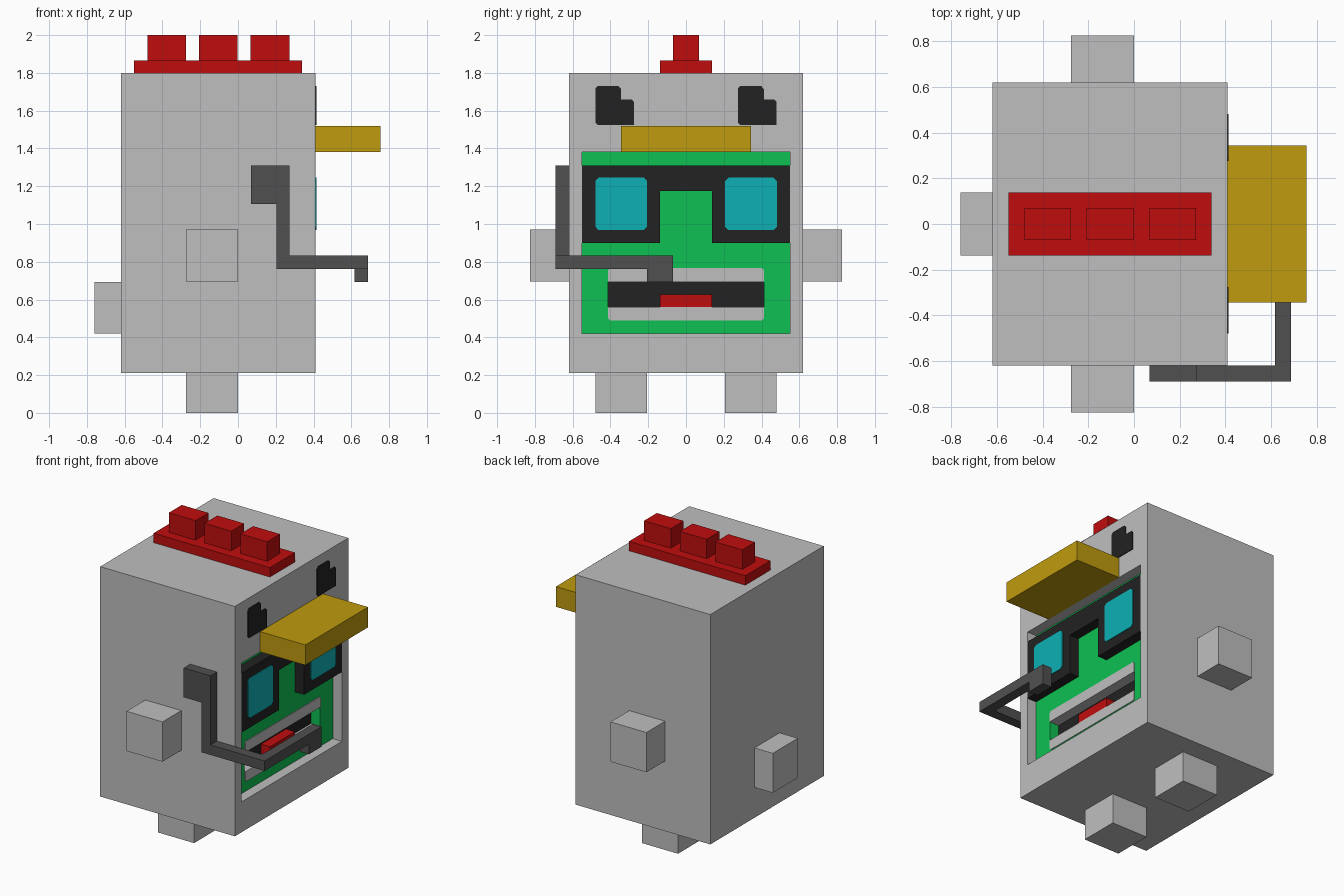
import bpy, bmesh
from mathutils import Vector

if "Cube" in bpy.data.objects:
    bpy.data.objects.remove(bpy.data.objects["Cube"], do_unlink=True)


def material(name, rgb):
    lin = [((c / 255 + 0.055) / 1.055) ** 2.4 if c > 10 else c / 255 / 12.92 for c in rgb]
    m = bpy.data.materials.new(name)
    m.diffuse_color = (*lin, 1)
    m.use_nodes = True
    m.node_tree.nodes["Principled BSDF"].inputs["Base Color"].default_value = (*lin, 1)
    return m


GREY = material("light grey", (191, 191, 191))
DARK = material("dark grey", (80, 80, 80))
BLACK = material("black", (34, 34, 34))
GREEN = material("green", (14, 192, 82))
CYAN = material("cyan", (14, 176, 180))
RED = material("red", (192, 13, 13))
GOLD = material("gold", (191, 155, 13))


def finish(name, bm, *mats):
    bmesh.ops.recalc_face_normals(bm, faces=bm.faces)
    me = bpy.data.meshes.new(name)
    bm.to_mesh(me)
    bm.free()
    for m in mats:
        me.materials.append(m)
    ob = bpy.data.objects.new(name, me)
    bpy.context.collection.objects.link(ob)
    return ob


def add_box(bm, x, y, z):
    verts = bmesh.ops.create_cube(bm, size=1)["verts"]
    for v in verts:
        v.co = [(a + b) / 2 + c * (b - a) for c, (a, b) in zip(v.co, (x, y, z))]


def boxes(name, mat, *dims):
    bm = bmesh.new()
    for d in dims:
        add_box(bm, *d)
    return finish(name, bm, mat)


def prism(name, mat, x0, x1, points):
    """Outline of (y, z) points made solid from x0 to x1."""
    bm = bmesh.new()
    f = bm.faces.new([bm.verts.new((x0, y, z)) for y, z in points])
    ext = bmesh.ops.extrude_face_region(bm, geom=[f], use_keep_orig=True)["geom"]
    bmesh.ops.translate(bm, vec=(x1 - x0, 0, 0),
                        verts=[g for g in ext if isinstance(g, bmesh.types.BMVert)])
    return finish(name, bm, mat)


def recess(bm, face, half_y, z0, z1, depth):
    """Cut a rectangular pocket into a face that looks along +x."""
    bmesh.ops.inset_individual(bm, faces=[face], thickness=0.03)
    mid = face.calc_center_median().z
    for v in face.verts:
        v.co.y = half_y if v.co.y > 0 else -half_y
        v.co.z = z1 if v.co.z > mid else z0
    new = bmesh.ops.extrude_discrete_faces(bm, faces=[face])["faces"][0]
    bmesh.ops.translate(bm, verts=list(new.verts), vec=(-depth, 0, 0))
    return new


FRONT, PANEL, THROAT = 0.41, 0.34, 0.272
PLATE = 0.005

# Body with a sunken face panel and a mouth pocket
bm = bmesh.new()
add_box(bm, (-0.62, FRONT), (-0.62, 0.62), (0.21, 1.80))
bm.normal_update()
side = max(bm.faces, key=lambda f: f.calc_center_median().x)
panel = recess(bm, side, 0.55, 0.42, 1.38, FRONT - PANEL)
recess(bm, panel, 0.412, 0.56, 0.693, PANEL - THROAT)
bmesh.ops.recalc_face_normals(bm, faces=bm.faces)
for f in bm.faces:
    c, n = f.calc_center_median(), f.normal
    if abs(c.x - THROAT) < 0.01 and n.x > 0.9:
        f.material_index = 2                      # back of mouth
    elif abs(c.x - PANEL) < 0.01 and n.x > 0.9:
        f.material_index = 1                      # face panel
    elif THROAT < c.x < PANEL and abs(c.y) > 0.4 and abs(n.y) > 0.9 and abs(c.y) < 0.45:
        f.material_index = 1                      # mouth ends
finish("body", bm, GREY, GREEN, BLACK)

# Arms, legs and tail
for s, tag in ((1, "left"), (-1, "right")):
    span = lambda a, b: tuple(sorted((s * a, s * b)))
    boxes(tag + "_arm", GREY, ((-0.275, 0), span(0.62, 0.825), (0.695, 0.97)))
    boxes(tag + "_leg", GREY, ((-0.275, 0), span(0.207, 0.48), (0, 0.21)))
boxes("tail", GREY, ((-0.76, -0.62), (-0.137, 0.137), (0.42, 0.693)))

# Crest
boxes("crest_base", RED, ((-0.55, 0.34), (-0.137, 0.137), (1.80, 1.865)))
boxes("crest_studs", RED, *[((x, x + 0.205), (-0.07, 0.07), (1.865, 2.0))
                            for x in (-0.48, -0.207, 0.067)])

# Visor brim
boxes("brim", GOLD, ((FRONT, 0.755), (-0.343, 0.343), (1.38, 1.52)))

# Mask frame with nose notch, and its two lenses
prism("mask", BLACK, PANEL, FRONT, [
    (-0.55, 0.90), (-0.137, 0.90), (-0.137, 1.175), (0.137, 1.175),
    (0.137, 0.90), (0.55, 0.90), (0.55, 1.31), (-0.55, 1.31)])


def rounded(y0, y1, z0, z1, c):
    return [(y0 + c, z0), (y1 - c, z0), (y1, z0 + c), (y1, z1 - c),
            (y1 - c, z1), (y0 + c, z1), (y0, z1 - c), (y0, z0 + c)]


for tag, y in (("right", -0.48), ("left", 0.207)):
    prism(tag + "_lens", CYAN, FRONT, FRONT + PLATE,
          rounded(y, y + 0.274, 0.968, 1.245, 0.017))

# Eyes: tall block with a lower step
for tag, y in (("right", -0.48), ("left", 0.275)):
    prism(tag + "_eye", BLACK, FRONT, FRONT + PLATE, [
        (y + 0.012, 1.525), (y + 0.205, 1.525), (y + 0.205, 1.645), (y + 0.192, 1.66),
        (y + 0.137, 1.66), (y + 0.137, 1.715), (y + 0.123, 1.73), (y + 0.012, 1.73),
        (y, 1.717), (y, 1.537)])

# Teeth and tongue
prism("upper_teeth", GREY, PANEL, PANEL + PLATE, [
    (-0.412, 0.693), (0.412, 0.693), (0.412, 0.755), (0.4, 0.767),
    (-0.4, 0.767), (-0.412, 0.755)])
prism("lower_teeth", GREY, PANEL, PANEL + PLATE, [
    (-0.4, 0.488), (0.4, 0.488), (0.412, 0.5), (0.412, 0.56),
    (-0.412, 0.56), (-0.412, 0.5)])
boxes("tongue", RED, ((THROAT, PANEL), (-0.137, 0.137), (0.561, 0.626)))

# Breathing tube: top block, stem, side run, front run and mouthpiece
OUT = (-0.69, -0.62)
boxes("breathing_tube", DARK,
      ((0.068, 0.273), OUT, (1.107, 1.31)),
      ((0.205, 0.273), OUT, (0.832, 1.107)),
      ((0.205, 0.687), OUT, (0.763, 0.832)),
      ((0.618, 0.687), (-0.62, -0.07), (0.763, 0.832)),
      ((0.618, 0.687), (-0.207, -0.07), (0.693, 0.763)))
